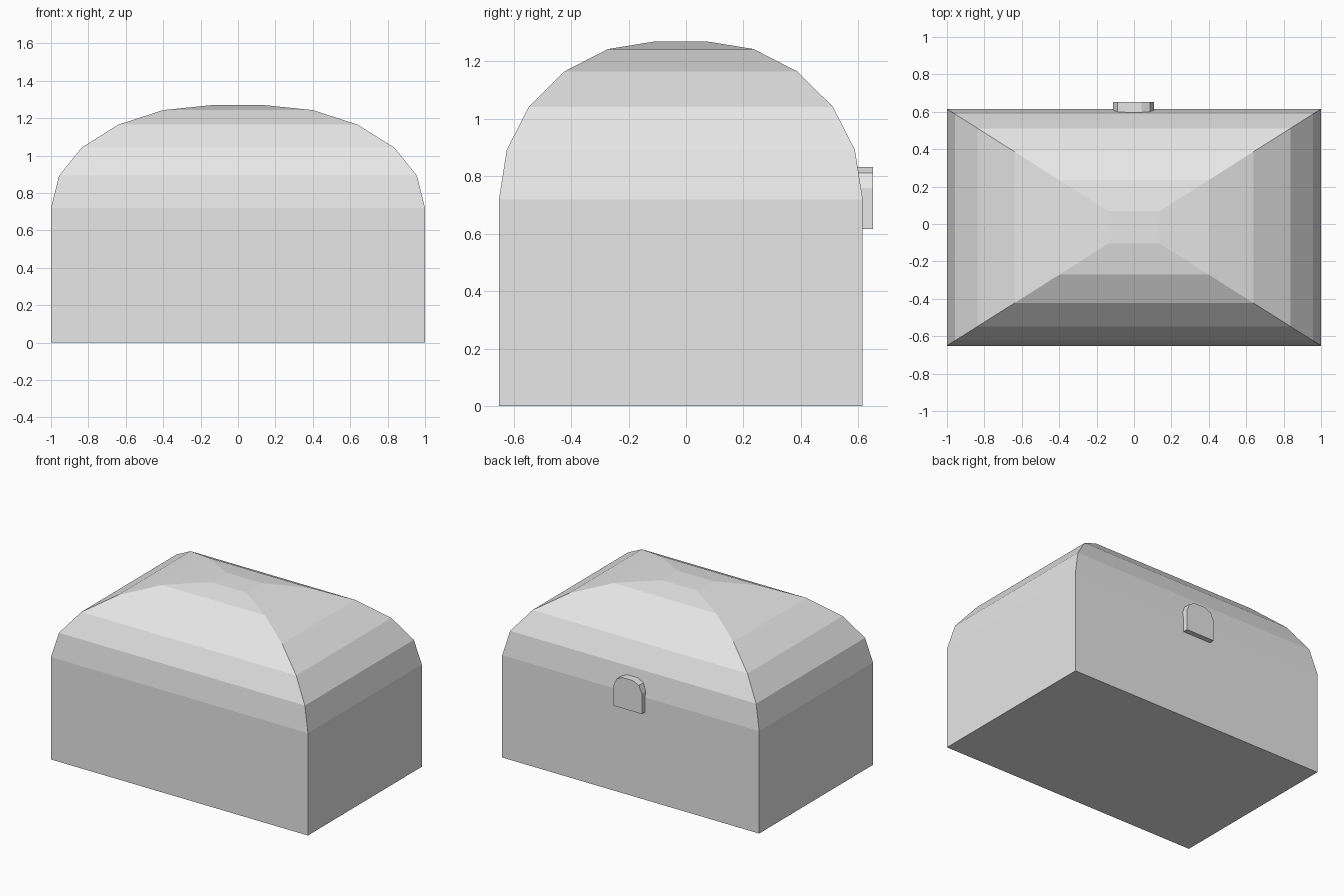
import bpy, bmesh

if "Cube" in bpy.data.objects:
    bpy.data.objects.remove(bpy.data.objects["Cube"])

grey = bpy.data.materials.new("light_grey")
grey.diffuse_color = (0.8, 0.8, 0.8, 1)
grey.use_nodes = True
grey.node_tree.nodes["Principled BSDF"].inputs["Base Color"].default_value = grey.diffuse_color


def loft(name, rings):
    """Join equal-length point rings with quads and cap both ends."""
    bm = bmesh.new()
    loops = [[bm.verts.new(p) for p in ring] for ring in rings]
    n = len(loops[0])
    for a, b in zip(loops, loops[1:]):
        for i in range(n):
            j = (i + 1) % n
            bm.faces.new((a[i], a[j], b[j], b[i]))
    bm.faces.new(loops[0][::-1])
    bm.faces.new(loops[-1])
    bmesh.ops.recalc_face_normals(bm, faces=bm.faces)
    mesh = bpy.data.meshes.new(name)
    bm.to_mesh(mesh)
    bm.free()
    mesh.materials.append(grey)
    obj = bpy.data.objects.new(name, mesh)
    bpy.context.collection.objects.link(obj)
    return obj


# Chest: straight box with a faceted domed lid, as (height, scale) steps
HALF_X, HALF_Y, MID_Y = 1.0, 0.633, -0.018
steps = [(0, 1), (0.72, 1), (0.892, 0.957), (1.042, 0.836),
         (1.165, 0.64), (1.243, 0.40), (1.27, 0.137)]
corners = [(-1, -1), (1, -1), (1, 1), (-1, 1)]
loft("chest", [[(sx * HALF_X * s, MID_Y + sy * HALF_Y * s, z)
                for sx, sy in corners] for z, s in steps])

# Clasp: arched plate on the back face
half = [(0.11, 0.617), (0.11, 0.76), (0.087, 0.812), (0.042, 0.833)]
arch = half + [(-x, z) for x, z in reversed(half)]
loft("clasp", [[(x - 0.002, y, z) for x, z in arch] for y in (0.59, 0.651)])
